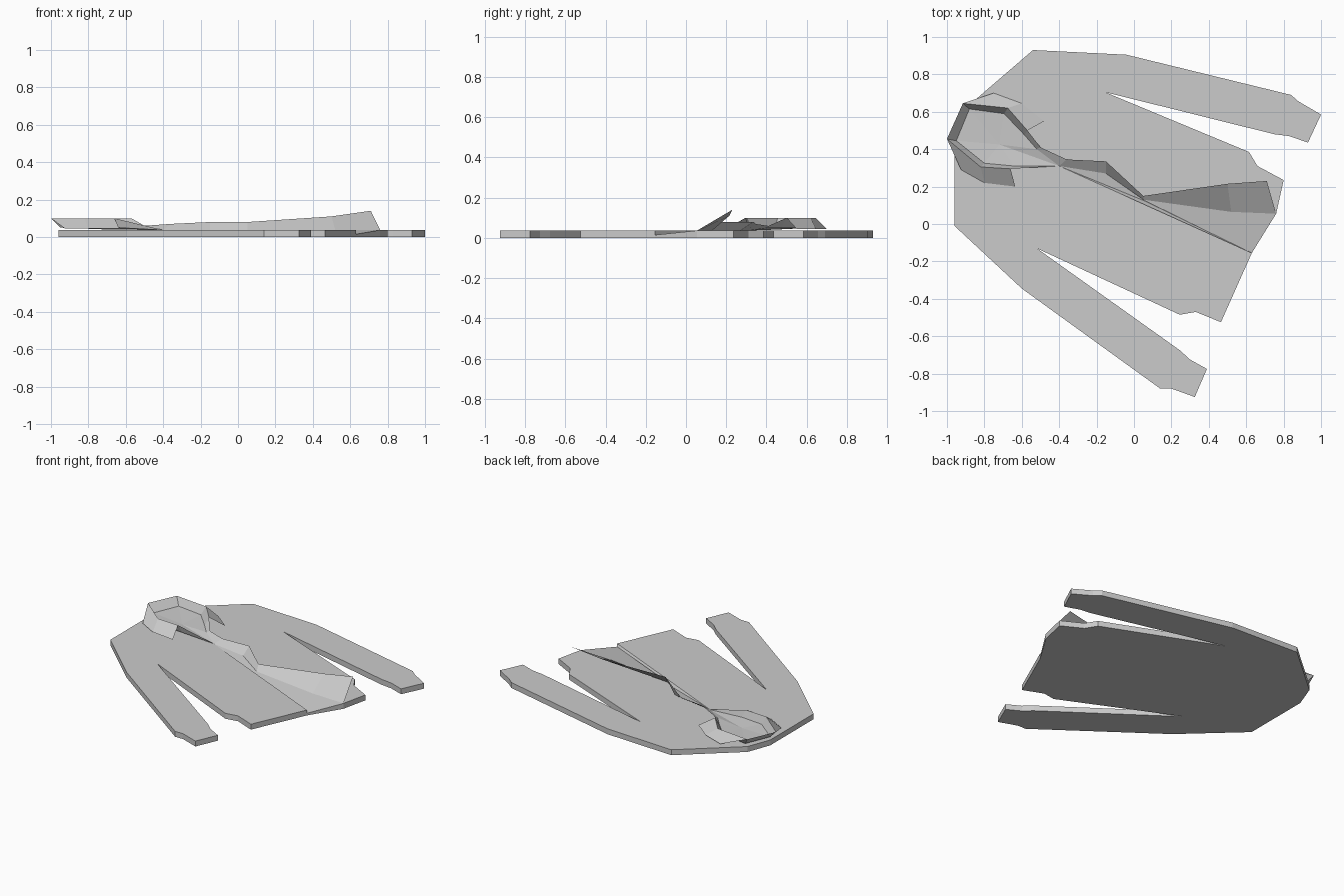
import bpy
import bmesh

# Remove the default cube only
default_cube = bpy.data.objects.get("Cube")
if default_cube:
    bpy.data.objects.remove(default_cube, do_unlink=True)

TOP = 0.037      # upper surface of the flat cloth
RIM = 0.1        # height of the collar fold

# Single cloth colour
cloth = bpy.data.materials.new("grey cloth")
cloth.use_nodes = True
cloth_colour = (0.6, 0.6, 0.6, 1)
cloth.diffuse_color = cloth_colour
cloth.node_tree.nodes["Principled BSDF"].inputs["Base Color"].default_value = cloth_colour


def at(points, height):
    """Lift flat points to a height; points that have a height keep it."""
    return [tuple(p) if len(p) == 3 else (p[0], p[1], height) for p in points]


def make_part(name, faces, recalculate=False):
    """Build one welded, flat-shaded object from polygons."""
    bm = bmesh.new()
    for face in faces:
        bm.faces.new([bm.verts.new(co) for co in face])
    bmesh.ops.remove_doubles(bm, verts=bm.verts, dist=0.0005)
    if recalculate:
        bmesh.ops.recalc_face_normals(bm, faces=bm.faces)
    mesh = bpy.data.meshes.new(name)
    bm.to_mesh(mesh)
    bm.free()
    mesh.materials.append(cloth)
    part = bpy.data.objects.new(name, mesh)
    bpy.context.collection.objects.link(part)
    return part


def strip(upper, lower):
    """Quads joining two rows of points."""
    return [[lower[i], lower[i + 1], upper[i + 1], upper[i]]
            for i in range(len(upper) - 1)]


# Half outlines of the coat, each running from the hem to the neck
left_outline = [
    (.76, .055), (.8, .235), (.66, .31), (.615, .385), (-.155, .705),
    (.75, .48), (.83, .47), (.93, .435), (1, .585), (.88, .655), (.84, .69),
    (-.04, .905), (-.54, .93), (-.9, .62), (-.96, .46)]
right_outline = [
    (.63, -.155), (.465, -.525), (.33, -.47), (.245, -.485), (-.52, -.13),
    (.245, -.675), (.3, -.725), (.39, -.775), (.325, -.925), (.2, -.88),
    (.14, -.88), (-.6, -.345), (-.96, -.01), (-.96, .46)]

# Front opening: the turned edge on the left, the straight edge on the right
neck = (-.4, .31, TOP)
opening = [neck] + at([(-.15, .27), (.05, .13), (.52, .065), (.76, .055)], TOP)
sunk_hem = (.63, -.155, .015)
sunk_fold = (.06, .122, .02)

# Coat body: two panels, the sunken lining between them, hem walls and back
left_top, right_top = at(left_outline, TOP), at(right_outline, TOP)
rim = left_top + right_top[-2::-1] + [sunk_hem]
base = [(x, y, 0) for x, y, z in rim]
body = [
    left_top + opening[:-1],
    right_top + [neck],
    [neck, sunk_fold, sunk_hem] + opening[:0:-1],
    [neck, right_top[0], sunk_hem, sunk_fold],
    base[:-1]]
for i in range(len(rim)):
    j = (i + 1) % len(rim)
    if base[i] == base[j]:
        continue
    body.append([base[i], base[j], rim[j], rim[i]])
make_part("coat_body", body, recalculate=True)

# Front edge of the left panel, curled up and opening towards the hem
curl = [(-.36, .345, .07), (-.15, .335, .08), (.05, .15, .08),
        (.5, .215, .11), (.71, .23, .14)]
make_part("curled_front_edge", strip(curl, opening))

# Collar stand: walls flaring out from the neck floor to the fold
neck_end = (-.5, .41, .06)
fold = at([(-.66, .295), (-.82, .305), (-1, .455), (-.915, .645),
           (-.675, .62), (-.57, .5)], RIM) + [neck_end]
floor = at([(-.64, .31), (-.8, .325), (-.95, .445), (-.88, .615),
            (-.695, .59), (-.585, .475), (-.52, .4)], .05)
make_part("collar_stand", strip(fold, floor))

# Neck floor: shallow fan inside the collar
centre = (-.72, .425, TOP + .004)
ring = floor + [neck]
make_part("neck_floor", [[centre, ring[i - 1], ring[i]] for i in range(len(ring))])

# Lapels leading from the collar to the front opening
make_part("left_lapel", [[floor[-1], neck, curl[0], neck_end]])
make_part("right_lapel", [[fold[0], floor[0], neck]])

# Collar leaves: turned down outside the fold
right_leaf = at([(-.635, .2), (-.8, .22), (-.925, .29)], .045)
left_leaf = at([(-.75, .7), (-.6, .645), (-.48, .55)], .045)
make_part("right_collar_leaf", strip(right_leaf, fold[:3]))
make_part("left_collar_leaf",
          strip(left_leaf, fold[3:6]) )
